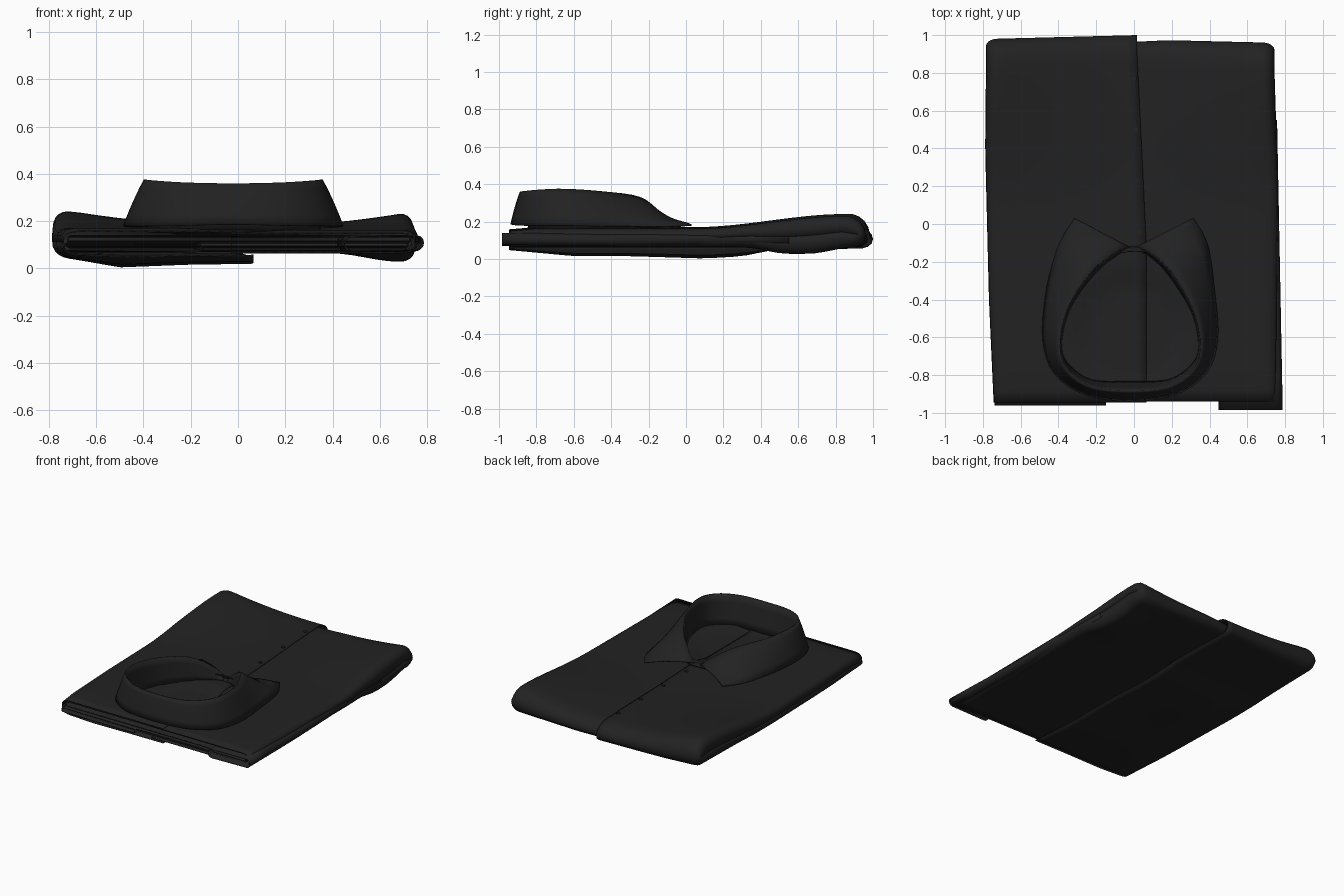
import bpy, math
from mathutils import Vector

if "Cube" in bpy.data.objects:
    bpy.data.objects.remove(bpy.data.objects["Cube"])

cloth = bpy.data.materials.new("black cloth")
cloth.diffuse_color = (0.016, 0.016, 0.016, 1)
cloth.use_nodes = True
cloth.node_tree.nodes["Principled BSDF"].inputs["Base Color"].default_value = cloth.diffuse_color


def interp(pts, t):
    """Piecewise linear lookup in (key, value) pairs."""
    if t <= pts[0][0]:
        return pts[0][1]
    for (a, va), (b, vb) in zip(pts, pts[1:]):
        if t <= b:
            return va + (vb - va) * (t - a) / (b - a)
    return pts[-1][1]


def smooth(a, b, t):
    t = max(0, min(1, (t - a) / (b - a)))
    return t * t * (3 - 2 * t)


def finish(ob, angle=40):
    ob.data.materials.append(cloth)
    bpy.ops.object.select_all(action='DESELECT')
    ob.select_set(True)
    bpy.context.view_layer.objects.active = ob
    bpy.ops.object.shade_smooth_by_angle(angle=math.radians(angle))
    return ob


def sheet(name, rows, thick=0.0, closed=False):
    """Surface through rows of points, optionally given cloth thickness."""
    n = len(rows[0])
    m = n if closed else n - 1
    faces = [(i * n + j, i * n + (j + 1) % n, (i + 1) * n + (j + 1) % n, (i + 1) * n + j)
             for i in range(len(rows) - 1) for j in range(m)]
    me = bpy.data.meshes.new(name)
    me.from_pydata([p for r in rows for p in r], [], faces)
    ob = bpy.data.objects.new(name, me)
    bpy.context.collection.objects.link(ob)
    if thick:
        mod = ob.modifiers.new("cloth", 'SOLIDIFY')
        mod.thickness = thick
        mod.offset = 0
    return finish(ob)


# Upper surface: flat chest, raised back corners, sunken neck opening
def top_z(x, y):
    lift = smooth(0.05, 0.85, y) * (0.012 + 0.058 * min(1, (abs(x) / 0.7) ** 2))
    neck = 1 - smooth(0.25, 0.33, math.hypot(x + 0.02, y + 0.56))
    return 0.168 + lift - 0.022 * neck - 0.012 * (1 - smooth(-0.95, -0.8, y))


# Underside: sagging left flap, nearly flat right flap
def left_under(x, y):
    fx = interp([(-0.78, 0.2), (-0.65, 0.55), (-0.5, 1), (-0.2, 0.8), (0.04, 0.75)], x)
    fy = interp([(-0.95, 0.25), (-0.6, 0.8), (-0.3, 0.8), (0.1, 1), (0.3, 0.8), (0.45, 0.3), (0.95, 0.1)], y)
    return 0.066 - 0.06 * fx * fy


def right_under(x, y):
    return 0.066 - 0.035 * smooth(0.4, 0.68, x) * smooth(0.3, 0.55, y) * (1 - smooth(0.65, 0.9, y))


# Front panel folded around the back edge, with a rolled outer side
def panel(name, inner, outer, back, front, under, drop):
    cols = [(i / 14, 0) for i in range(15)] + [(1, k * math.pi / 10) for k in range(1, 6)]
    rows = []
    for u, a in cols:
        row = []
        for half in (0, 1):
            for k in range(30):
                v = k / 29 if half == 0 else 1 - k / 29
                y_end = interp(back, u) - 0.035 * (1 - math.cos(a))
                ys = front + (y_end - 0.09 - front) * v
                o = outer(ys)
                r = 0.06 * (1 if o > 0 else -1)
                x = inner(ys) + (o - r - inner(ys)) * u + r * math.sin(a)
                t, b = top_z(x, ys) - drop, under(x, ys)
                c, s = (t + b) / 2, math.cos(a) ** 0.6 if a < 1.57 else 0
                row.append((x, ys, c + ((t if half == 0 else b) - c) * s))
            if half == 0:  # rounded back fold
                for k in range(1, 8):
                    f = k * math.pi / 8
                    row.append((x, ys + 0.09 * math.sin(f), c - 0.014 * math.sin(f) + (t - c) * s * math.cos(f)))
        rows.append(row)
    return sheet(name, rows, 0.006)


panel("left_front_panel",
      lambda y: interp([(-0.1, 0.065), (1, 0.012)], y),
      lambda y: interp([(-0.95, -0.74), (-0.4, -0.765), (0.4, -0.785), (0.9, -0.78)], y),
      [(0, 0.997), (1, 0.978)], -0.945, left_under, 0)
panel("right_front_panel",
      lambda y: -0.03,
      lambda y: interp([(-0.95, 0.75), (0.2, 0.76), (0.9, 0.738)], y),
      [(0, 0.96), (0.3, 0.97), (1, 0.958)], -0.94, right_under, 0.008)


# Flattened loops of cloth stacked inside the fold, open at the front
def layer(name, x0, x1, y0, y1, z0, z1, skew=0.0):
    r = (z1 - z0) / 2
    ring = []
    for cx, start in ((x1 - r, -90), (x0 + r, 90)):
        for k in range(7):
            f = math.radians(start + 30 * k)
            ring.append((cx + r * math.cos(f), (z0 + z1) / 2 + r * math.sin(f)))
    rows = []
    for i in range(9):
        y = y0 + (y1 - y0) * i / 8
        rows.append([(x - skew * i / 8, y, z + 0.003 * math.sin(9 * x + 5 * y)) for x, z in ring])
    return sheet(name, rows, 0.005, closed=True)


layer("back_layer", -0.72, 0.73, -0.93, 0.86, 0.112, 0.136)
layer("middle_layer", -0.725, 0.72, -0.94, 0.85, 0.092, 0.11)
layer("lower_layer", -0.71, 0.71, -0.925, 0.84, 0.074, 0.09)
layer("left_sleeve", -0.735, -0.15, -0.96, 0.7, 0.072, 0.1, 0.03)
layer("right_sleeve", 0.45, 0.785, -0.985, 0.55, 0.075, 0.135, 0.03)

# Collar outlines for one side, from centre back to the front tip
CREASE = [(0, -0.885, 0.358), (0.2, -0.865, 0.362), (0.33, -0.78, 0.37), (0.375, -0.65, 0.374),
          (0.335, -0.45, 0.36), (0.21, -0.25, 0.33), (0.09, -0.15, 0.255), (0.025, -0.12, 0.2)]
FALL = [(0, -0.935, 0.185), (0.24, -0.9, 0.18), (0.4, -0.79, 0.178), (0.46, -0.62, 0.178),
        (0.45, -0.4, 0.176), (0.41, -0.17, 0.174), (0.37, -0.06, 0.176), (0.315, 0.03, 0.182)]
STAND = [(0, -0.835, 0.15), (0.2, -0.825, 0.15), (0.32, -0.75, 0.15), (0.365, -0.65, 0.155),
         (0.325, -0.46, 0.16), (0.2, -0.27, 0.165), (0.085, -0.165, 0.168), (0.015, -0.135, 0.17)]


def spline(pts, per=4):
    """Smooth curve through the points (Catmull-Rom)."""
    p = [Vector(q) for q in pts]
    p = [Vector((-p[1].x, p[1].y, p[1].z))] + p + [2 * p[-1] - p[-2]]
    out = []
    for i in range(1, len(p) - 2):
        a, b, c, d = p[i - 1:i + 3]
        for k in range(per):
            t = k / per
            out.append(0.5 * (2 * b + (c - a) * t + (2 * a - 5 * b + 4 * c - d) * t * t
                              + (3 * b - a - 3 * c + d) * t ** 3))
    return out + [p[-2]]


def both_sides(pts):
    s = spline(pts)
    full = [Vector((-q.x, q.y, q.z)) for q in reversed(s[1:])] + s
    return [q + Vector((-0.02 + 0.02 * smooth(-0.4, 0, q.y), 0, 0)) for q in full]


crease, fall, stand = both_sides(CREASE), both_sides(FALL), both_sides(STAND)
puff = Vector((0, 0, 0.012))
outer_rows = [[c.lerp(f, k / 5) + puff * math.sin(math.pi * k / 5) for c, f in zip(crease, fall)]
              for k in range(6)]
sheet("collar_fall", outer_rows, 0.008)
sheet("collar_stand", [[c.lerp(s, k / 4) for c, s in zip(crease, stand)] for k in range(5)], 0.008)

# Overlapping band end at the throat
tab = []
for i in range(9):
    x = -0.07 + 0.15 * i / 8
    y = -0.125 - 1.6 * (x - 0.005) ** 2
    tab.append([(x, y - 0.012, 0.168), (x, y + 0.004, 0.185), (x, y - 0.004, 0.205), (x, y - 0.02, 0.212)])
sheet("collar_band", tab, 0.008)


# Buttons along the placket
def button(name, x, y, z):
    bpy.ops.mesh.primitive_cylinder_add(vertices=16, radius=0.013, depth=0.008, location=(x, y, z))
    bpy.context.object.name = name
    finish(bpy.context.object)


for i, y in enumerate((-0.04, 0.23, 0.5, 0.77)):
    x = 0.025 - 0.03 * (y + 0.04)
    button("button_%d" % (i + 1), x, y, top_z(x, y) + 0.004)
